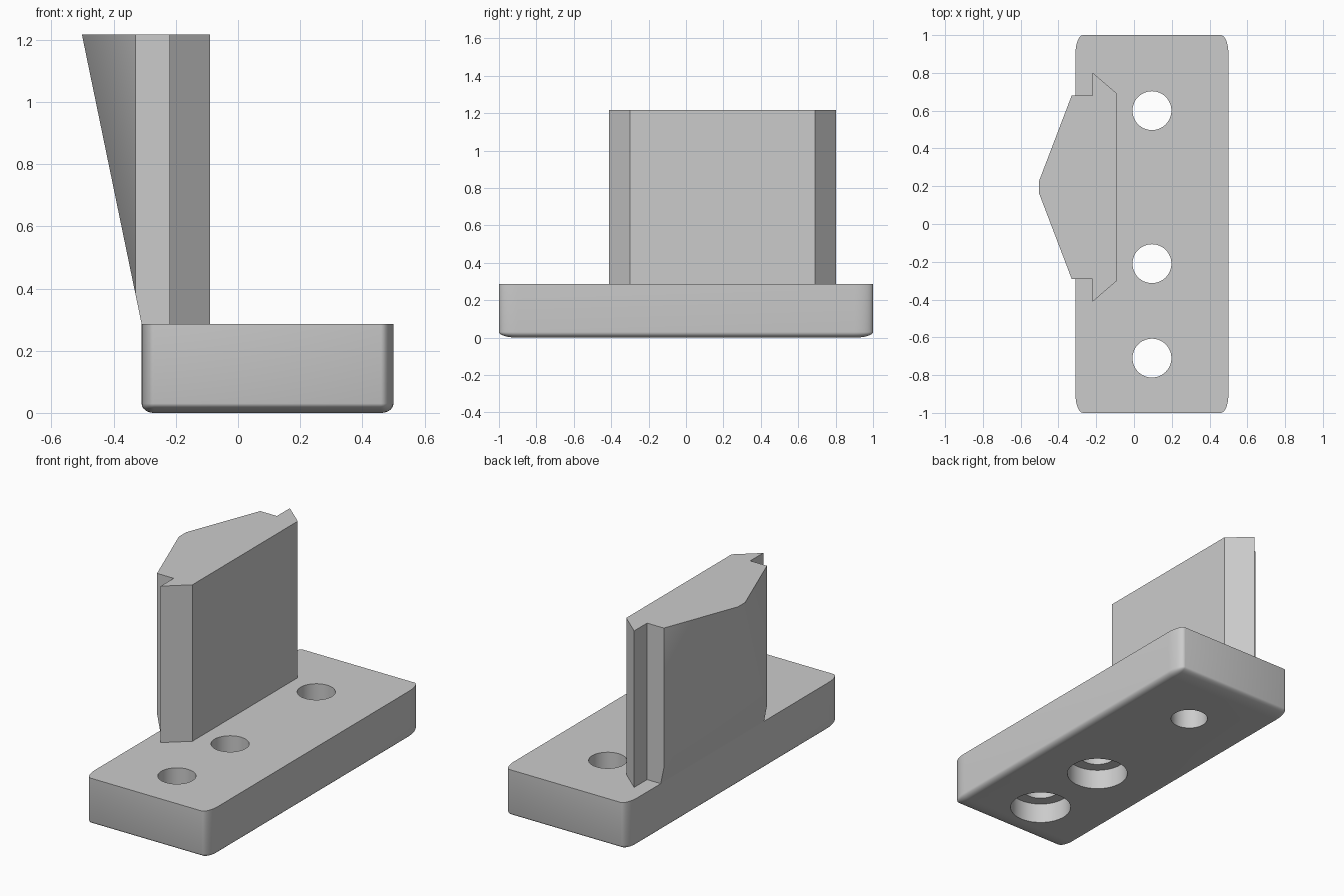
import bpy, bmesh, math
from mathutils import Vector

if "Cube" in bpy.data.objects:
    bpy.data.objects.remove(bpy.data.objects["Cube"])

grey = bpy.data.materials.new("plain grey")
grey.diffuse_color = (0.6, 0.6, 0.6, 1)
grey.use_nodes = True
grey.node_tree.nodes["Principled BSDF"].inputs["Base Color"].default_value = grey.diffuse_color

BASE_TOP = 0.286
TOP = 1.217


def make_object(name, bm):
    bmesh.ops.remove_doubles(bm, verts=bm.verts, dist=1e-5)
    bmesh.ops.recalc_face_normals(bm, faces=bm.faces)
    mesh = bpy.data.meshes.new(name)
    bm.to_mesh(mesh)
    bm.free()
    mesh.materials.append(grey)
    obj = bpy.data.objects.new(name, mesh)
    bpy.context.collection.objects.link(obj)
    return obj


def select_only(obj):
    bpy.ops.object.select_all(action='DESELECT')
    obj.select_set(True)
    bpy.context.view_layer.objects.active = obj


def loft(bm, rings):
    """Skin a stack of closed rings and cap both ends."""
    loops = [[bm.verts.new(p) for p in ring] for ring in rings]
    n = len(loops[0])
    for a, b in zip(loops, loops[1:]):
        for i in range(n):
            j = (i + 1) % n
            bm.faces.new((a[i], a[j], b[j], b[i]))
    bm.faces.new(loops[0][::-1])
    bm.faces.new(loops[-1])


# Base block: elliptical corners and a rounded bottom edge
X0, X1, RX, RY, RZ, N = -0.31, 0.5, 0.04, 0.1, 0.03, 8


def base_ring(scale, z):
    centres = [(X1 - RX, 1 - RY), (X0 + RX, 1 - RY),
               (X0 + RX, -1 + RY), (X1 - RX, -1 + RY)]
    pts = []
    for q, (cx, cy) in enumerate(centres):
        for k in range(N + 1):
            t = math.pi / 2 * (q + k / N)
            pts.append((cx + RX * scale * math.cos(t), cy + RY * scale * math.sin(t), z))
    return pts


rings = []
for k in range(N + 1):
    p = math.pi / 2 * k / N
    rings.append(base_ring(math.sin(p), RZ * (1 - math.cos(p))))
rings.append(base_ring(1, BASE_TOP))
bm = bmesh.new()
loft(bm, rings)
base = make_object("base_block", bm)


# Screw holes, two of them counterbored from below
def drill(y, radius, z0, z1):
    bm = bmesh.new()
    loft(bm, [[(0.095 + radius * math.cos(2 * math.pi * i / 48),
                y + radius * math.sin(2 * math.pi * i / 48), z) for i in range(48)]
              for z in (z0, z1)])
    cutter = make_object("hole_cutter", bm)
    cutter.hide_render = True
    mod = base.modifiers.new("hole", 'BOOLEAN')
    mod.operation = 'DIFFERENCE'
    mod.solver = 'EXACT'
    mod.object = cutter
    select_only(base)
    bpy.ops.object.modifier_apply(modifier=mod.name)
    bpy.data.objects.remove(cutter, do_unlink=True)


for y in (0.6, -0.21, -0.71):
    drill(y, 0.103, -0.1, 0.5)
for y in (-0.21, -0.71):
    drill(y, 0.17, -0.1, 0.12)

# Upright: mirrored arrow profile, its ridge cut by a sloping plane
MID = 0.195
half = [(-0.09, 0.495), (-0.22, 0.607), (-0.22, 0.485), (-0.33, 0.485)]
outline = ([(x, MID + d) for x, d in half] + [(-0.515, MID)]
           + [(x, MID - d) for x, d in reversed(half)])
bm = bmesh.new()
loft(bm, [[(x, y, z) for x, y in outline] for z in (BASE_TOP, TOP)])
slope = Vector((-0.502 + 0.31, 0, TOP - BASE_TOP))
normal = Vector((-slope.z, 0, slope.x))
cut = bmesh.ops.bisect_plane(bm, geom=bm.verts[:] + bm.edges[:] + bm.faces[:],
                             plane_co=(-0.31, 0, BASE_TOP), plane_no=normal,
                             clear_outer=True)
bmesh.ops.contextual_create(
    bm, geom=[e for e in cut["geom_cut"] if isinstance(e, bmesh.types.BMEdge)])
upright = make_object("upright_wedge", bm)

for obj in (base, upright):
    select_only(obj)
    bpy.ops.object.shade_smooth_by_angle(angle=math.radians(30))
